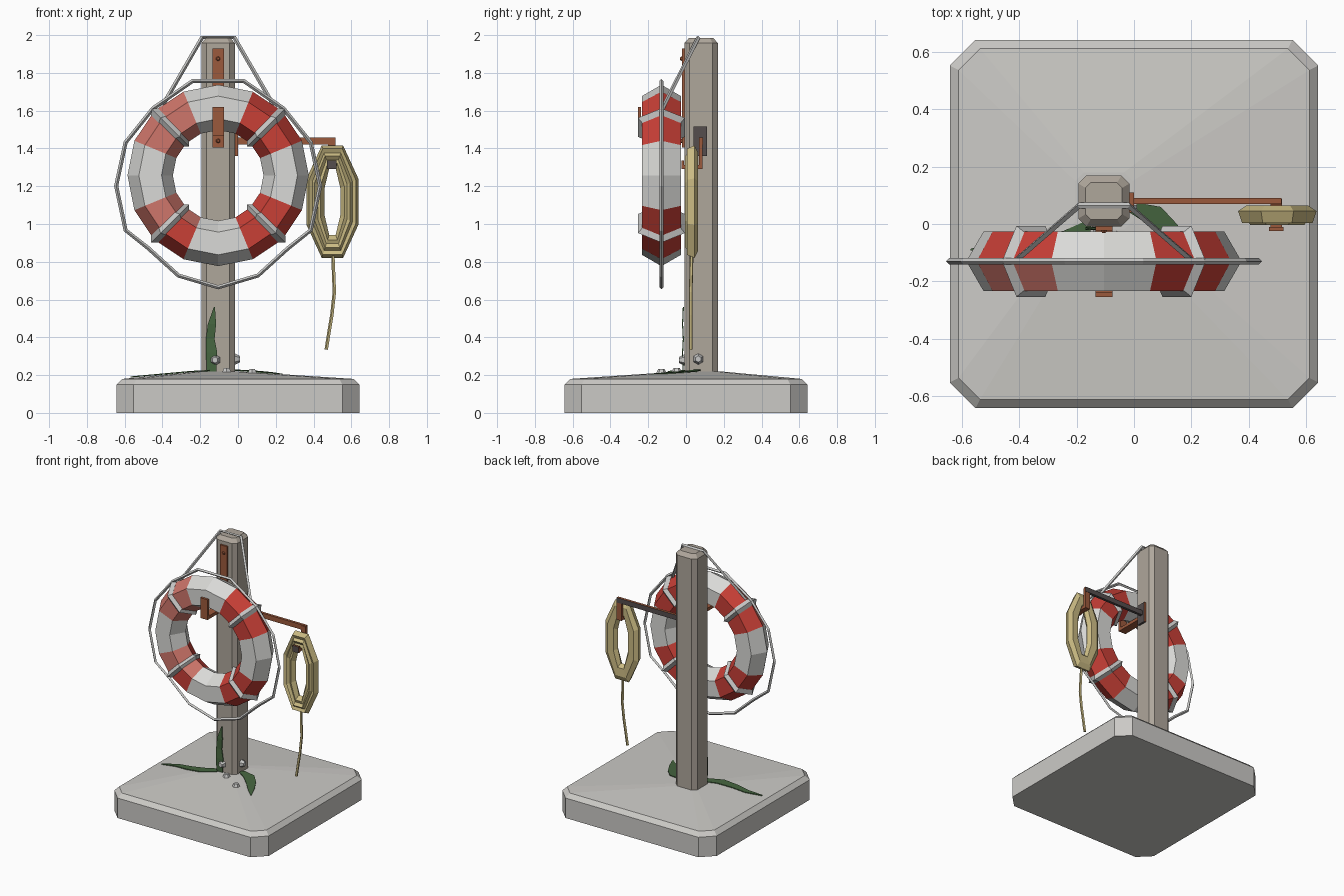
import bpy, bmesh, math
from mathutils import Vector as V

if "Cube" in bpy.data.objects:
    bpy.data.objects.remove(bpy.data.objects["Cube"])

def material(name, rgb):
    m = bpy.data.materials.new(name)
    m.diffuse_color = (*rgb, 1)
    m.use_nodes = True
    m.node_tree.nodes["Principled BSDF"].inputs["Base Color"].default_value = m.diffuse_color
    return m

CONCRETE = material("concrete", (.60, .59, .565))
TIMBER = material("weathered timber", (.43, .385, .33))
WHITE = material("ring white", (.70, .70, .68))
RED = material("ring red", (.58, .05, .037))
FADED = material("faded red", (.62, .18, .145))
CORD = material("grey cord", (.58, .58, .57))
TAN = material("tan rope", (.60, .50, .23))
RUST = material("rust", (.33, .10, .045))
IRON = material("dark iron", (.09, .075, .075))
GREEN = material("seaweed green", (.06, .13, .05))

def finish(name, bm, mats, rule=None):
    bmesh.ops.recalc_face_normals(bm, faces=bm.faces)
    bm.normal_update()
    if rule:
        for f in bm.faces:
            f.material_index = rule(f)
    me = bpy.data.meshes.new(name)
    bm.to_mesh(me)
    bm.free()
    for m in mats:
        me.materials.append(m)
    ob = bpy.data.objects.new(name, me)
    bpy.context.collection.objects.link(ob)
    return ob

def loft(name, loops, mats, rule=None, ring=False):
    """Skin closed loops of equal length; capped, or joined end to start."""
    bm = bmesh.new()
    vs = [[bm.verts.new(p) for p in loop] for loop in loops]
    n = len(vs[0])
    for i in range(len(vs) if ring else len(vs) - 1):
        a, b = vs[i], vs[(i + 1) % len(vs)]
        for j in range(n):
            k = (j + 1) % n
            bm.faces.new((a[j], a[k], b[k], b[j]))
    if not ring:
        bm.faces.new(vs[0])
        bm.faces.new(vs[-1])
    return finish(name, bm, mats, rule)

def tube(name, pts, r, mat, axis=(0, 1, 0), closed=False, sides=4):
    pts, axis, n = [V(p) for p in pts], V(axis), len(pts)
    loops = []
    for i, p in enumerate(pts):
        a = pts[(i - 1) % n] if closed or i else p
        b = pts[(i + 1) % n] if closed or i < n - 1 else p
        u = axis.cross(b - a).normalized()
        w = (b - a).cross(u).normalized()
        loops.append([p + r * (math.cos(t) * u + math.sin(t) * w)
                      for t in (math.tau * k / sides for k in range(sides))])
    return loft(name, loops, [mat], ring=closed)

def box(name, lo, hi, mats, rule=None):
    (x0, y0, z0), (x1, y1, z1) = lo, hi
    return loft(name, [[(x0, y0, z), (x1, y0, z), (x1, y1, z), (x0, y1, z)] for z in (z0, z1)], mats, rule)

def octagon(cx, cy, h, c, z):
    """Square of half width h with corners cut by c."""
    k = h - c
    return [(cx + x, cy + y, z) for x, y in
            ((h, -k), (h, k), (k, h), (-k, h), (-h, k), (-h, -k), (-k, -h), (k, -h))]

def cone(name, loc, direction, r, h, mat):
    bm = bmesh.new()
    bmesh.ops.create_cone(bm, cap_ends=True, segments=6, radius1=r, radius2=r * .55, depth=h)
    ob = finish(name, bm, [mat])
    ob.rotation_euler = V(direction).to_track_quat('Z', 'Y').to_euler()
    ob.location = V(loc) + V(direction) * h / 2
    return ob

# Concrete base, sloping up to the post, and the timber post
PX, PY = -.105, .08
loft("base", [octagon(0, 0, .6425, .09, 0), octagon(0, 0, .6425, .09, .15),
              octagon(0, 0, .612, .075, .18), octagon(PX, PY, .1, .03, .22)], [CONCRETE])
loft("post", [octagon(PX, PY, .089, .028, .2), octagon(PX, PY, .089, .028, 1.957),
              octagon(PX, PY, .064, .018, 1.985)], [TIMBER])

# Life ring: 16 segments, six-sided section, four red stripes, sun-faded at front left
C = V((PX, -.13, 1.257))
def radial(a):
    return V((math.cos(a), 0, math.sin(a)))
def section(a, R, r):
    return [C + radial(a) * (R + r * math.cos(t)) + V((0, r * math.sin(t), 0))
            for t in (math.tau * k / 6 for k in range(6))]
def stripe(f):
    d = f.calc_center_median() - C
    a = math.degrees(math.atan2(d.z, d.x)) % 90
    if not 22.5 < a < 67.5:
        return 0
    return 2 if f.normal.y < -.3 and d.x < 0 and d.z > -.25 else 1
loft("life_ring", [section(math.tau * i / 16, .36, .12) for i in range(16)],
     [WHITE, RED, FADED], stripe, ring=True)

# Straps round the ring
for i in range(4):
    a = math.radians(45 + 90 * i)
    tube(f"ring_strap_{i + 1}", section(a, .36, .117), .026, CORD,
         axis=radial(a + math.pi / 2), closed=True)

# Grab line sagging between the straps (right half, mirrored)
half = [(.135, .50), (.345, .355), (.49, .175), (.54, -.055), (.49, -.29), (.37, -.385), (.21, -.53)]
line = half + [(0, -.592)] + [(-x, z) for x, z in reversed(half)]
tube("grab_line", [C + V((x, 0, z)) for x, z in line], .011, CORD, closed=True)

# Cord hanging the ring over the post top
tube("hanging_cord", [(-.415, -.13, 1.6), (-.19, .065, 1.988), (-.02, .065, 1.988), (.205, -.13, 1.6)],
     .011, CORD)

# Ring bracket: back plate, arm through the ring, front lip, bolts
box("bracket_plate", (-.135, -.022, 1.405), (-.075, -.006, 1.93), [RUST])
box("bracket_arm", (-.135, -.255, 1.468), (-.075, -.012, 1.492), [RUST])
box("bracket_lip", (-.135, -.255, 1.468), (-.075, -.238, 1.62), [RUST])
for i, z in enumerate((1.44, 1.875)):
    cone(f"bracket_bolt_{i + 1}", (PX, -.021, z), (0, -1, 0), .013, .01, RUST)

# Side arm with a hook for the rope coil; unexposed faces stay dark iron
def sheltered(f):
    return int(f.normal.y > .5 or f.normal.z < -.5)
box("side_plate", (-.02, .04, 1.36), (0, .11, 1.515), [RUST, IRON],
    lambda f: int(f.normal.x > .5 or f.normal.z < -.5))
box("side_arm", (-.005, .07, 1.42), (.515, .09, 1.457), [RUST, IRON], sheltered)
box("hook_drop", (.476, .068, 1.29), (.516, .088, 1.45), [RUST])
box("hook_arm", (.476, -.02, 1.29), (.516, .075, 1.312), [RUST])
box("hook_tip", (.471, -.025, 1.29), (.521, -.01, 1.337), [RUST, IRON],
    lambda f: int(f.normal.y < -.5))

# Coiled rope: ridged section swept round a tall octagon, plus loose tail
profile = [(1, .045), (.86, .004), (.68, .014), (.55, -.004), (.38, .012),
           (.22, .004), (0, .035), (.2, .062), (.7, .064)]
coil = []
for i in range(8):
    t = math.radians(22.5 + 45 * i)
    coil.append([(.5 + math.cos(t) * (.045 + .103 * s), y, 1.118 + math.sin(t) * (.19 + .132 * s))
                 for s, y in profile])
loft("rope_coil", coil, [TAN], ring=True)
tube("rope_tail", [(.503, .03, .84), (.511, .025, .64), (.498, .025, .52), (.483, .025, .43),
                   (.468, .025, .335)], .01, TAN, sides=5)

# Barnacles on the post and base
for i, (p, d) in enumerate([((-.122, -.008, .28), (0, -1, 0)), ((-.017, .065, .285), (1, 0, 0)),
                            ((-.06, -.05, .21), (0, 0, 1)), ((.075, -.13, .205), (0, 0, 1))]):
    cone(f"barnacle_{i + 1}", p, d, .03, .028, CORD)

# Seaweed: tapered thin blades given by centre, half width and side direction
def blade(name, pts, side, up):
    side, up = V(side).normalized(), V(up) * .003
    loft(name, [[V(p) + side * w + up, V(p) - side * w + up, V(p) - side * w - up, V(p) + side * w - up]
                for *p, w in pts], [GREEN])
blade("seaweed_left", [(-.15, -.01, .224, .03), (-.25, -.06, .219, .036), (-.36, -.07, .209, .028),
                       (-.46, -.065, .2, .02), (-.57, -.09, .19, .003)], (.1, 1, 0), (0, 0, 1))
blade("seaweed_right", [(-.01, .06, .226, .02), (.07, .03, .221, .038), (.13, -.03, .216, .035),
                        (.18, -.1, .211, .025), (.235, -.18, .204, .003)], (.6, .75, 0), (0, 0, 1))
blade("seaweed_upright", [(-.14, -.016, .215, .025), (-.14, -.018, .32, .03), (-.147, -.014, .39, .023),
                          (-.138, -.018, .47, .022), (-.125, -.014, .56, .003)], (1, 0, 0), (0, 1, 0))
